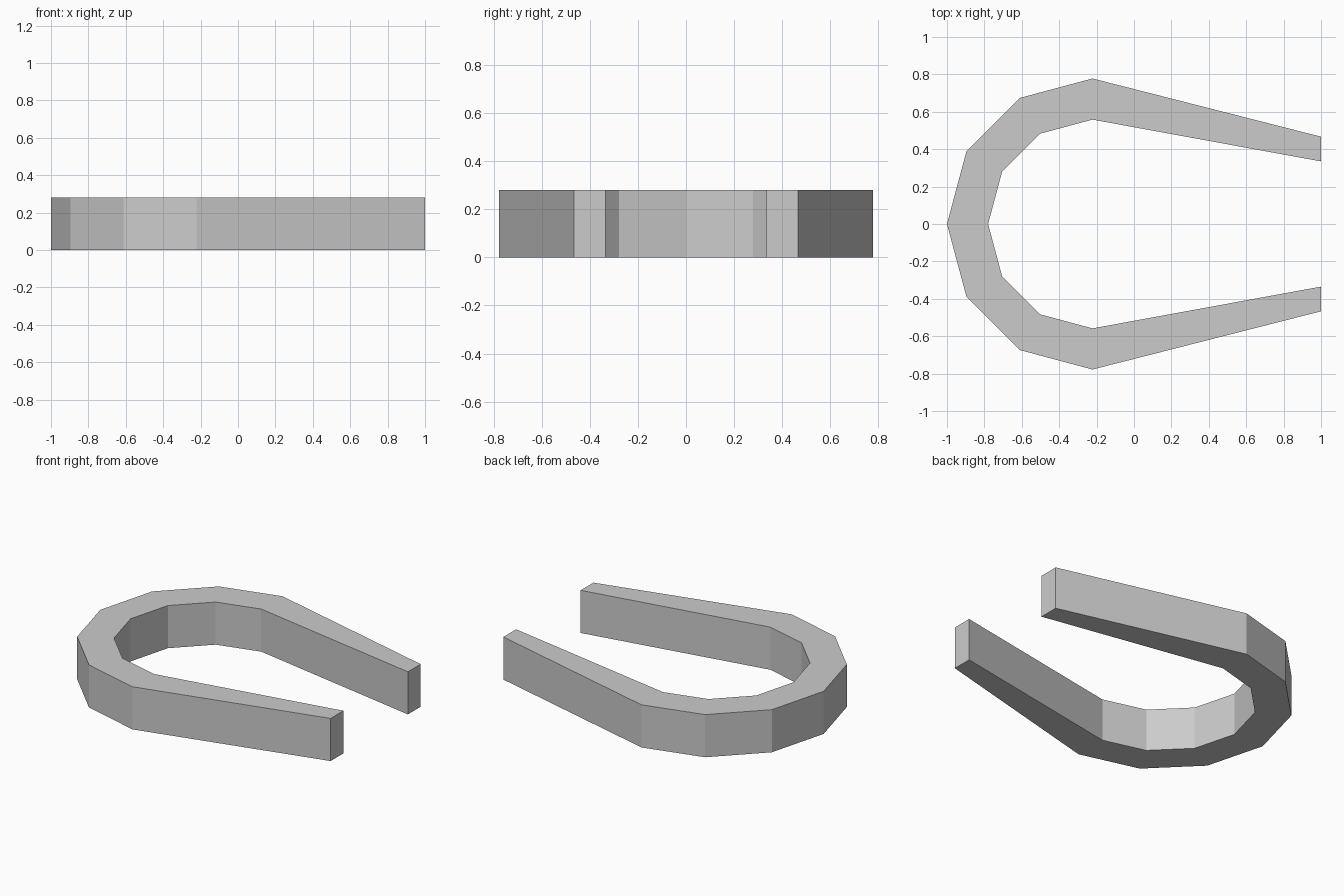
import bpy, bmesh
from math import cos, sin, radians

if "Cube" in bpy.data.objects:
    bpy.data.objects.remove(bpy.data.objects["Cube"])

CX, HEIGHT = -0.222, 0.28
R_OUT, R_IN = 0.778, 0.558
TIP = 0.6  # tip offset from the centre line, relative to the arc radius


def outline(r):
    """Half-circle bend with two straight legs converging to x = 1."""
    arc = [(CX + r * cos(radians(a)), r * sin(radians(a))) for a in range(90, 271, 30)]
    return [(1.0, TIP * r)] + arc + [(1.0, -TIP * r)]


bm = bmesh.new()

# Cross-section rectangles along the horseshoe
sections = []
for (ox, oy), (ix, iy) in zip(outline(R_OUT), outline(R_IN)):
    sections.append([bm.verts.new(p) for p in (
        (ox, oy, 0), (ix, iy, 0), (ix, iy, HEIGHT), (ox, oy, HEIGHT))])

# Bridge neighbouring sections, then cap the tips
for a, b in zip(sections, sections[1:]):
    for i in range(4):
        j = (i + 1) % 4
        bm.faces.new((a[i], a[j], b[j], b[i]))
bm.faces.new(sections[0])
bm.faces.new(sections[-1])
bmesh.ops.recalc_face_normals(bm, faces=bm.faces)

mesh = bpy.data.meshes.new("horseshoe_bar")
bm.to_mesh(mesh)
bm.free()
bpy.context.collection.objects.link(bpy.data.objects.new("horseshoe_bar", mesh))
